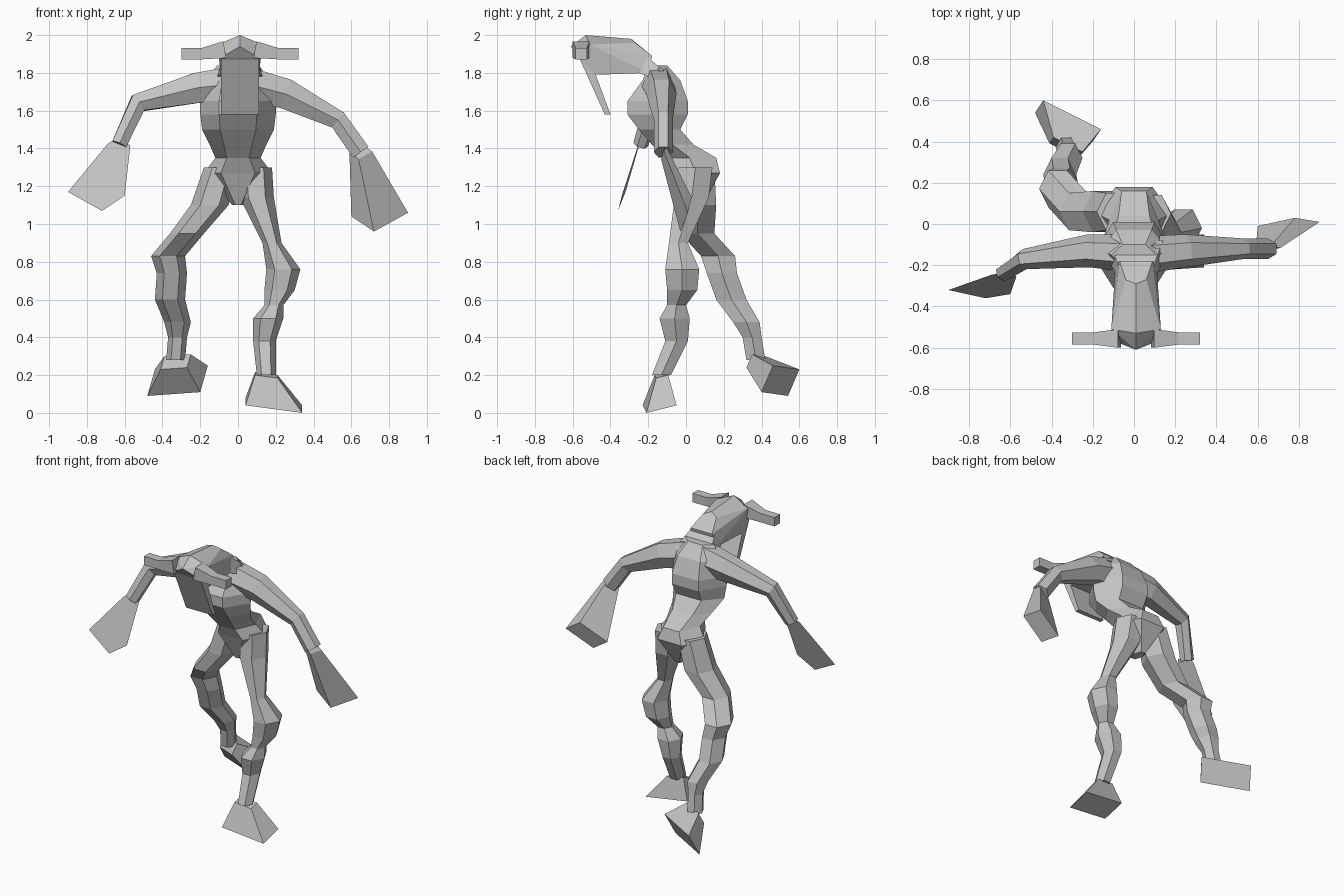
import bpy, bmesh
from math import cos, sin, pi
from mathutils import Vector

cube = bpy.data.objects.get("Cube")
if cube:
    bpy.data.objects.remove(cube, do_unlink=True)

clay = bpy.data.materials.new("grey clay")
clay.use_nodes = True
grey = (.55, .55, .55, 1)
clay.diffuse_color = grey
clay.node_tree.nodes["Principled BSDF"].inputs["Base Color"].default_value = grey


def finish(name, bm):
    bmesh.ops.recalc_face_normals(bm, faces=bm.faces)
    mesh = bpy.data.meshes.new(name)
    bm.to_mesh(mesh)
    bm.free()
    mesh.materials.append(clay)
    bpy.context.collection.objects.link(bpy.data.objects.new(name, mesh))


def outline(sides):
    """Regular polygon scaled to fill a unit square; four sides give a box."""
    turn = pi / sides if sides == 4 else 0
    corners = [(cos(turn + 2 * pi * k / sides), sin(turn + 2 * pi * k / sides)) for k in range(sides)]
    wide = max(p for p, q in corners)
    deep = max(q for p, q in corners)
    return [(p / wide, q / deep) for p, q in corners]


def loft(name, sections, level=True, sides=6):
    """Tube through (centre, half width, half depth); level keeps rings horizontal."""
    bm = bmesh.new()
    centres = [Vector(centre) for centre, width, depth in sections]
    last = len(sections) - 1
    rings = []
    for i, (centre, width, depth) in enumerate(sections):
        across, along = Vector((1, 0, 0)), Vector((0, 1, 0))
        if not level:
            path = (centres[min(i + 1, last)] - centres[max(i - 1, 0)]).normalized()
            across = (along - path * along.dot(path)).normalized()
            along = path.cross(across)
        rings.append([bm.verts.new(centres[i] + across * width * p + along * depth * q)
                      for p, q in outline(sides)])
    for low, high in zip(rings, rings[1:]):
        for k in range(sides):
            following = (k + 1) % sides
            bm.faces.new((low[k], low[following], high[following], high[k]))
    bm.faces.new(rings[0])
    bm.faces.new(rings[-1])
    finish(name, bm)


def limb(name, path, level):
    """Tube with even thickness through (x, y, z, radius) joints."""
    loft(name, [((x, y, z), radius, radius) for x, y, z, radius in path], level)


def hull(name, points):
    """Faceted solid around a few corner points."""
    bm = bmesh.new()
    for point in points:
        bm.verts.new(point)
    bmesh.ops.convex_hull(bm, input=bm.verts)
    loose = [vert for vert in bm.verts if not vert.link_faces]
    bmesh.ops.delete(bm, geom=loose, context='VERTS')
    bmesh.ops.dissolve_limit(bm, angle_limit=.05, verts=bm.verts, edges=bm.edges)
    finish(name, bm)


def mirrored_hull(name, points):
    hull(name, [(.01 + side * x, y, z) for x, y, z in points for side in (-1, 1)])


def flare(name, joint, end, long_edge, short_edge, taper):
    """Hand or foot: a block widening from a joint to a flat end."""
    long_edge, short_edge = Vector(long_edge), Vector(short_edge)
    hull(name, [Vector(centre) + scale * (a * long_edge + b * short_edge)
                for centre, scale in ((joint, taper), (end, 1))
                for a in (-1, 1) for b in (-1, 1)])


# Trunk from the shoulders through the waist to the crotch
trunk = [(-.15, 1.84, .11, .05), (-.13, 1.76, .17, .1), (-.15, 1.65, .2, .16),
         (-.15, 1.58, .2, .16), (-.14, 1.5, .19, .11), (-.07, 1.42, .15, .11),
         (.02, 1.35, .12, .14), (.05, 1.27, .18, .13), (.04, 1.1, .03, .05)]
loft("trunk", [((0, y, z), width, depth) for y, z, width, depth in trunk])

# Neck, head and hanging face plate
mirrored_hull("neck", [(.12, -.2, 1.78), (.13, -.08, 1.78), (.06, -.27, 1.94), (.1, -.25, 1.8)])
mirrored_hull("head", [(0, -.53, 2), (0, -.29, 1.98), (.05, -.27, 1.96), (.12, -.51, 1.95),
                       (.1, -.57, 1.88), (0, -.61, 1.94), (.1, -.48, 1.79),
                       (.1, -.2, 1.8), (.08, -.18, 1.89)])
mirrored_hull("face_plate", [(.1, -.57, 1.89), (.1, -.5, 1.85), (.1, -.43, 1.58), (.1, -.4, 1.58)])

# Boxy horns, thicker at the root
for side, sign in (("left", 1), ("right", -1)):
    horn = [(.08, .045), (.2, .03), (.31, .03)]
    loft(side + "_horn", [((.01 + sign * x, -.555, 1.86 + size * 1.4), size, size)
                          for x, size in horn], level=False, sides=4)

# Arms hang out to the sides, the right one further forward
limb("left_arm", [(.05, -.15, 1.74, .09), (.25, -.13, 1.69, .08),
                  (.53, -.12, 1.55, .05), (.65, -.12, 1.38, .05)], level=False)
limb("right_arm", [(-.05, -.14, 1.74, .09), (-.22, -.13, 1.72, .08),
                   (-.53, -.17, 1.64, .05), (-.63, -.24, 1.42, .04)], level=False)
for side, sign, wrist, tip in (("left", 1, (.65, -.12, 1.38), (.75, 0, 1.05)),
                               ("right", -1, (-.63, -.25, 1.42), (-.75, -.33, 1.16))):
    flare(side + "_hand", wrist, tip, long_edge=(sign * .09, .02, .05),
          short_edge=(sign * .06, -.01, -.04), taper=.4)

# Legs, the right one trailing behind
limb("left_leg", [(.09, .05, 1.3, .09), (.1, .03, 1.14, .09), (.18, -.04, .9, .05),
                  (.24, -.02, .76, .09), (.22, -.02, .65, .08), (.19, -.05, .57, .05),
                  (.16, -.06, .5, .08), (.14, -.05, .38, .06), (.15, -.13, .2, .05)], level=True)
limb("right_leg", [(-.09, .06, 1.3, .09), (-.15, .06, 1.1, .1), (-.27, .06, .95, .09),
                   (-.37, .17, .83, .09), (-.35, .19, .74, .08), (-.36, .24, .6, .08),
                   (-.32, .32, .48, .07), (-.32, .35, .4, .05), (-.33, .37, .28, .05)], level=True)

# Feet flare from the ankle to a flat sole
flare("left_foot", (.15, -.13, .2), (.19, -.14, .04),
      long_edge=(.15, .01, -.02), short_edge=(0, .08, .02), taper=.4)
flare("right_foot", (-.33, .37, .27), (-.32, .5, .17),
      long_edge=(-.14, .07, -.01), short_edge=(.02, .03, .07), taper=.5)
